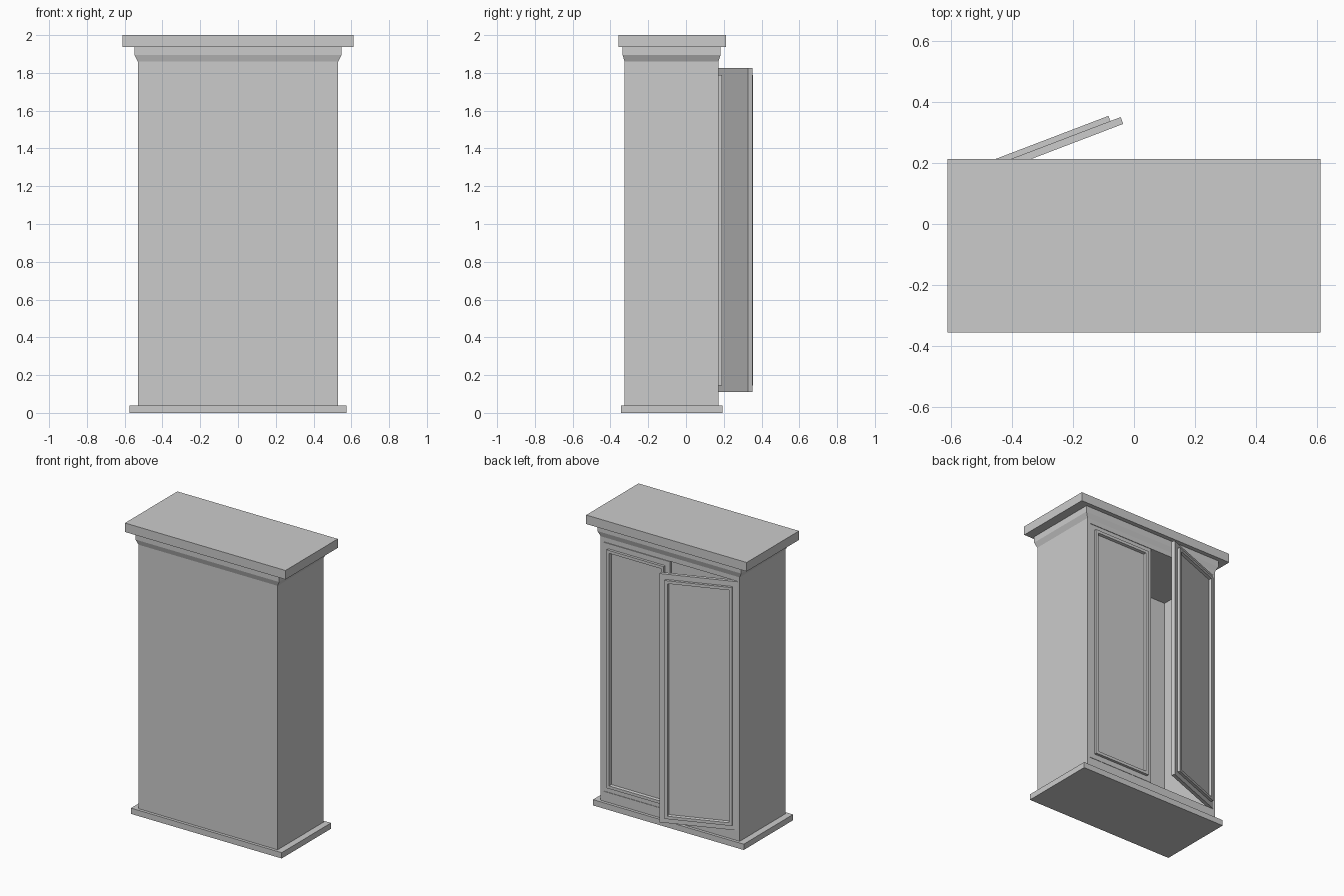
import bpy
import bmesh
from math import radians
from mathutils import Matrix, Vector

default = bpy.data.objects.get("Cube")
if default:
    bpy.data.objects.remove(default, do_unlink=True)

# Single plain grey
grey = bpy.data.materials.new("plain_grey")
grey.use_nodes = True
grey.diffuse_color = (0.6, 0.6, 0.6, 1)
grey.node_tree.nodes["Principled BSDF"].inputs["Base Color"].default_value = (0.6, 0.6, 0.6, 1)


def finish(name, bm):
    bmesh.ops.recalc_face_normals(bm, faces=bm.faces)
    mesh = bpy.data.meshes.new(name)
    bm.to_mesh(mesh)
    bm.free()
    mesh.materials.append(grey)
    obj = bpy.data.objects.new(name, mesh)
    bpy.context.scene.collection.objects.link(obj)
    return obj


def add_box(bm, x, y, z):
    verts = bmesh.ops.create_cube(bm, size=1)["verts"]
    for v in verts:
        v.co = Vector([(a + b) / 2 + c * (b - a) for (a, b), c in zip((x, y, z), v.co)])


def box(name, x, y, z):
    bm = bmesh.new()
    add_box(bm, x, y, z)
    return finish(name, bm)


# Carcass dimensions
W, FRONT, BACK, T = 0.53, -0.325, 0.172, 0.02
LOW, HIGH = 0.108, 1.828

# Plinth and top slab
box("plinth", (-0.575, 0.575), (-0.345, 0.192), (0, 0.04))
box("top_slab", (-0.612, 0.612), (-0.357, 0.213), (1.938, 2))

# Hollow carcass
box("blank_wall", (-W, W), (FRONT, FRONT + T), (0.04, 1.86))
for side, s in (("left", 1), ("right", -1)):
    x = sorted((s * W, s * (W - T)))
    box(side + "_wall", x, (FRONT + T, BACK), (0.04, 1.86))
box("floor_and_rail", (T - W, W - T), (FRONT + T, BACK), (0.04, LOW))
box("ceiling_and_rail", (T - W, W - T), (FRONT + T, BACK), (HIGH, 1.86))

# Crown moulding: flared rings stacked under the slab
bm = bmesh.new()
rings = []
for z, out in ((1.86, 0), (1.895, 0.018), (1.938, 0.018)):
    x, y0, y1 = W + out, FRONT - out * 0.6, BACK + out * 0.6
    rings.append([bm.verts.new((px, py, z)) for px, py in
                  ((-x, y0), (x, y0), (x, y1), (-x, y1))])
for a, b in zip(rings, rings[1:]):
    for i in range(4):
        j = (i + 1) % 4
        bm.faces.new((a[i], a[j], b[j], b[i]))
bm.faces.new(rings[0])
bm.faces.new(rings[-1])
finish("crown_moulding", bm)


# Door with a raised moulding ring, built from the hinge edge along +x
def door(name, hinge_x, mirror, angle):
    length, slab, gap, ring, rise = 0.507, 0.024, 0.036, 0.02, 0.018
    bm = bmesh.new()
    add_box(bm, (0, length), (0, slab), (0.11, 1.825))
    bm.faces.ensure_lookup_table()
    face = max(bm.faces, key=lambda f: f.calc_center_median().y)
    # margin, raised ring, then sunken panel
    bmesh.ops.inset_region(bm, faces=[face], thickness=gap, use_even_offset=True)
    bmesh.ops.inset_region(bm, faces=[face], thickness=0, depth=0)
    for v in face.verts:
        v.co.y += rise
    bmesh.ops.inset_region(bm, faces=[face], thickness=ring, use_even_offset=True)
    bmesh.ops.inset_region(bm, faces=[face], thickness=0.004, use_even_offset=True)
    for v in face.verts:
        v.co.y -= rise
    turn = Matrix.Rotation(radians(angle), 4, "Z")
    flip = Matrix.Diagonal((mirror, 1, 1, 1))
    bm.transform(Matrix.Translation((hinge_x, BACK - slab, 0)) @ turn @ flip)
    return finish(name, bm)


door("closed_door", W - T - 0.001, -1, 0)
door("open_door", T - W + 0.001, 1, 20.9)
